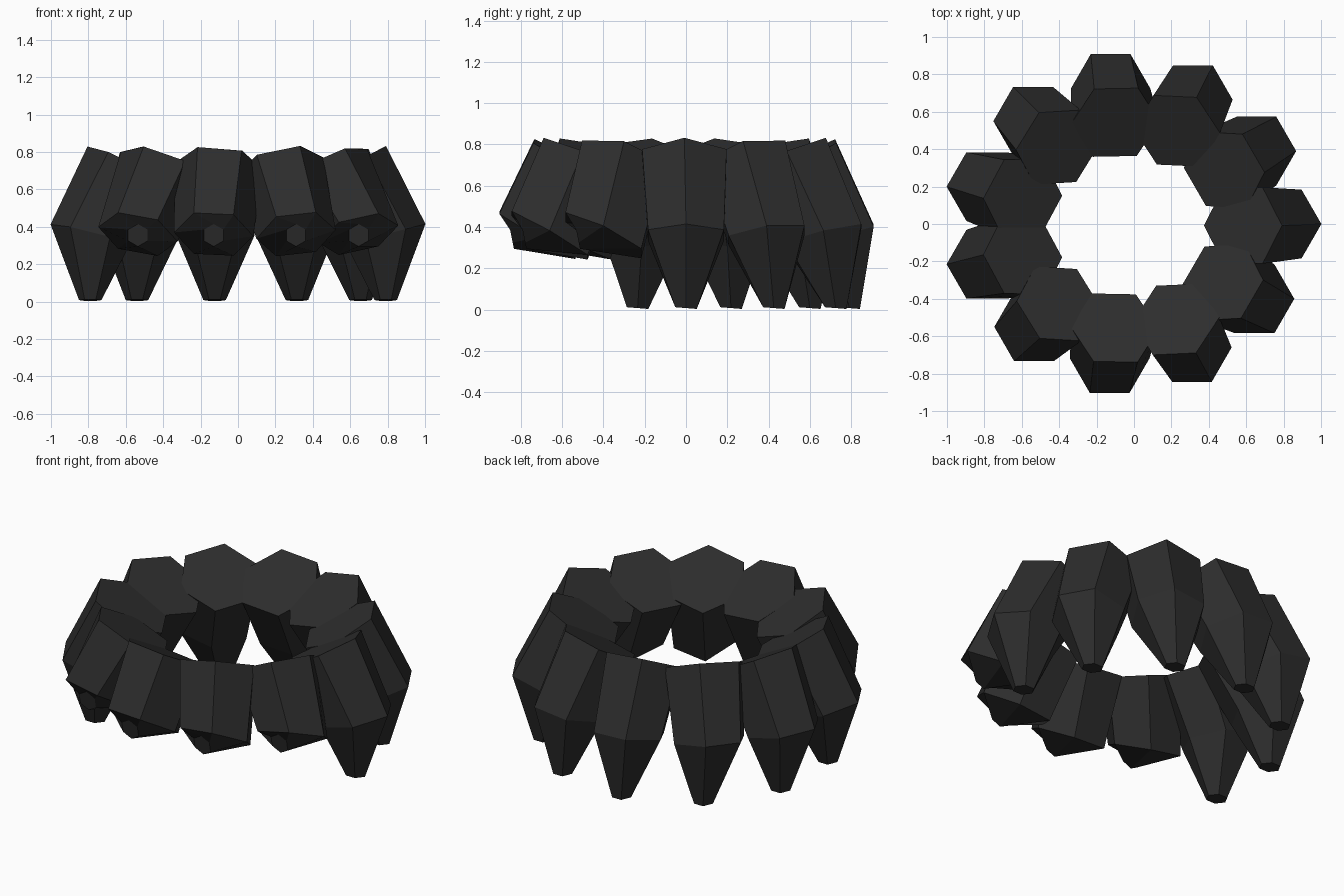
import bpy, bmesh, math
from mathutils import Vector

old = bpy.data.objects.get("Cube")
if old:
    bpy.data.objects.remove(old, do_unlink=True)

# Single dark stone colour
stone = bpy.data.materials.new("dark_stone")
stone.use_nodes = True
color = (0.026, 0.026, 0.026, 1)
stone.diffuse_color = color
stone.node_tree.nodes["Principled BSDF"].inputs["Base Color"].default_value = color

TOP, MIDDLE, TIP = 0.236, 0.212, 0.06
TOP_SLOPE, MIDDLE_SLOPE = 0.53, 0.26
X, Y, Z = Vector((1, 0, 0)), Vector((0, 1, 0)), Vector((0, 0, 1))


def hexagon(center, u, v, radius, turn=0):
    """Six points around center, spanned by the axes u and v."""
    pts = []
    for i in range(6):
        a = math.radians(60 * i + turn)
        pts.append(center + radius * (u * math.cos(a) + v * math.sin(a)))
    return pts


def column(name, x, y, forward):
    """Leaning hexagonal column with a tapered tip, pointing down or forward."""
    out = Vector((x, y, 0)).normalized()

    # Top face, turned to look in towards the middle of the ring
    turned = Z.rotation_difference(Z - out * TOP_SLOPE)
    top = hexagon(Vector((x * 0.745 - 0.006, y * 0.76 - 0.008, 0.722)),
                  turned @ X, turned @ Y, TOP)

    # Widest ring, rising outwards, and the tip
    slope = out * MIDDLE_SLOPE
    if forward:
        slope -= Y * 0.34
        tip = hexagon(Vector((x, y - 0.125, 0.355)), X, Y * 0.2 - Z, TIP, 30)
    else:
        tip = hexagon(Vector((x, y * 1.09, 0.008)), X, Y - Z * 0.08, TIP)
    middle = hexagon(Vector((x, y, 0.36)),
                     X + Z * slope.x, Y + Z * slope.y, MIDDLE)

    bm = bmesh.new()
    rings = [[bm.verts.new(p) for p in ring] for ring in (tip, middle, top)]
    for low, high in zip(rings, rings[1:]):
        for i in range(6):
            j = (i + 1) % 6
            bm.faces.new((low[i], low[j], high[j], high[i]))
    bm.faces.new(rings[0][::-1])
    bm.faces.new(rings[-1])
    bmesh.ops.recalc_face_normals(bm, faces=bm.faces)
    mesh = bpy.data.meshes.new(name)
    bm.to_mesh(mesh)
    bm.free()
    mesh.materials.append(stone)
    bpy.context.collection.objects.link(bpy.data.objects.new(name, mesh))


# Columns with tips pointing down, around the sides and back
down = [(0.79, 0), (0.655, 0.39), (0.315, 0.665), (-0.125, 0.725),
        (-0.54, 0.55), (-0.79, 0.2), (-0.79, -0.215)]
# Columns with tips pointing forward, along the front
front = [(-0.535, -0.55), (-0.13, -0.72), (0.31, -0.66), (0.645, -0.4)]

for n, (x, y) in enumerate(down, 1):
    column(f"side_column_{n}", x, y, False)
for n, (x, y) in enumerate(front, 1):
    column(f"front_column_{n}", x, y, True)
